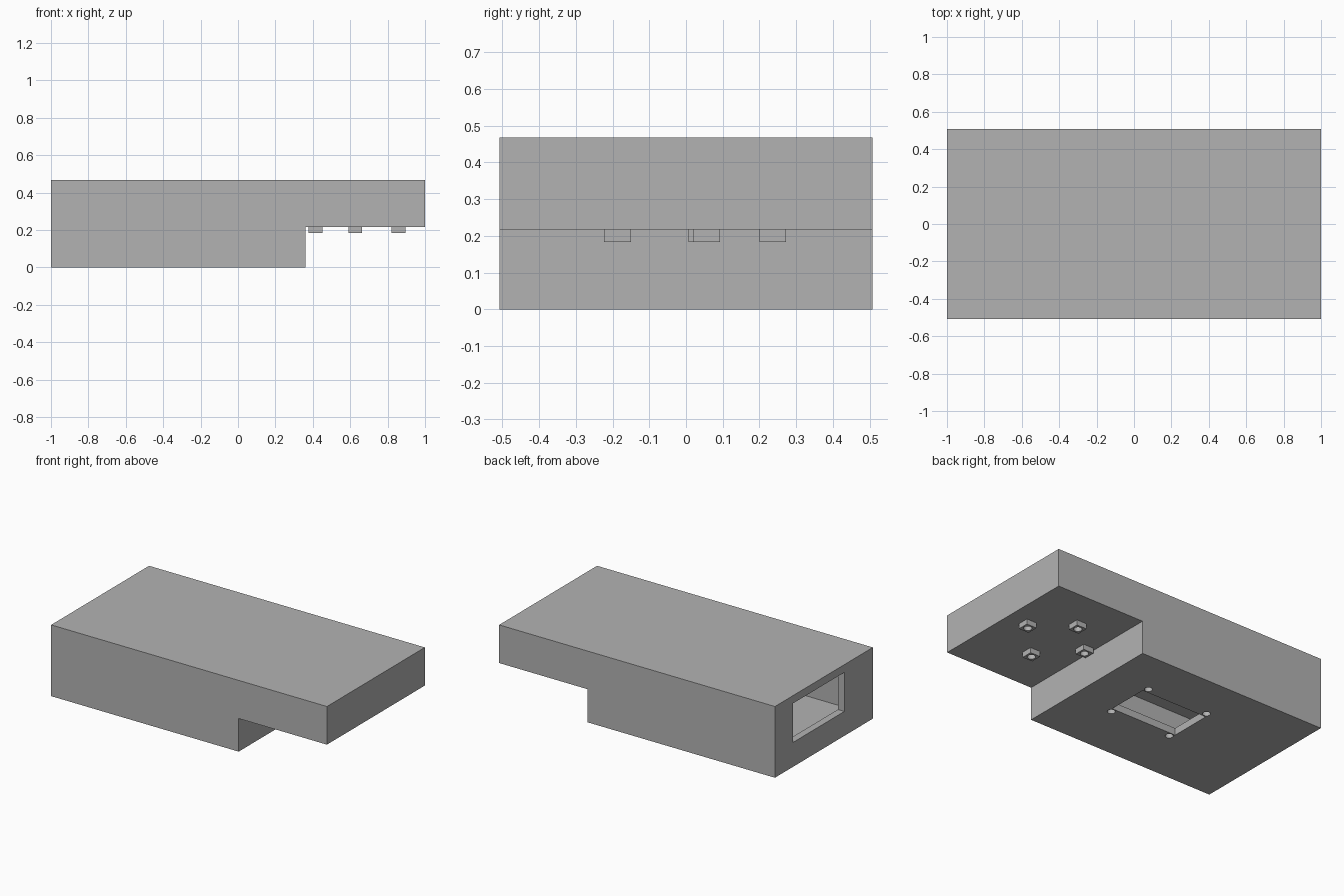
import bpy, bmesh

if "Cube" in bpy.data.objects:
    bpy.data.objects.remove(bpy.data.objects["Cube"], do_unlink=True)

WALL = 0.047
HALF_Y = 0.507
HEIGHT = 0.467
STEP_X, STEP_Z = 0.36, 0.217

grey = bpy.data.materials.new("plain grey")
grey.use_nodes = True
colour = (0.45, 0.45, 0.45, 1)
grey.diffuse_color = colour
grey.node_tree.nodes["Principled BSDF"].inputs["Base Color"].default_value = colour


def add_object(name, bm):
    bmesh.ops.recalc_face_normals(bm, faces=bm.faces)
    mesh = bpy.data.meshes.new(name)
    bm.to_mesh(mesh)
    bm.free()
    mesh.materials.append(grey)
    obj = bpy.data.objects.new(name, mesh)
    bpy.context.collection.objects.link(obj)
    return obj


def stepped_block(name, inset):
    """Side profile extruded across y, shrunk evenly by inset."""
    x0, x1, xs = -1 + inset, 1 - inset, STEP_X - inset
    z0, z1, zs = inset, HEIGHT - inset, STEP_Z + inset
    profile = [(x0, z0), (xs, z0), (xs, zs), (x1, zs), (x1, z1), (x0, z1)]
    depth = HALF_Y - inset
    bm = bmesh.new()
    face = bm.faces.new([bm.verts.new((x, -depth, z)) for x, z in profile])
    out = bmesh.ops.extrude_face_region(bm, geom=[face])
    moved = [v for v in out["geom"] if isinstance(v, bmesh.types.BMVert)]
    bmesh.ops.translate(bm, verts=moved, vec=(0, 2 * depth, 0))
    return add_object(name, bm)


def box(name, xs, ys, zs):
    bm = bmesh.new()
    bmesh.ops.create_cube(bm, size=1)
    for v in bm.verts:
        for i, (low, high) in enumerate((xs, ys, zs)):
            v.co[i] = high if v.co[i] > 0 else low
    return add_object(name, bm)


def cylinder(name, x, y, z0, z1, radius):
    bm = bmesh.new()
    bmesh.ops.create_cone(bm, cap_ends=True, segments=24, radius1=radius,
                          radius2=radius, depth=z1 - z0)
    bmesh.ops.translate(bm, verts=bm.verts, vec=(x, y, (z0 + z1) / 2))
    return add_object(name, bm)


def cut(target, cutter):
    mod = target.modifiers.new("cut", "BOOLEAN")
    mod.operation = "DIFFERENCE"
    mod.solver = "EXACT"
    mod.object = cutter
    bpy.context.view_layer.objects.active = target
    bpy.ops.object.modifier_apply(modifier=mod.name)


def discard(cutter):
    bpy.data.objects.remove(cutter, do_unlink=True)


# Hollow stepped case
case = stepped_block("case", 0)
openings = [
    stepped_block("cavity_cutter", WALL),
    # Window in the end wall
    box("end_window_cutter", (-1.1, -0.9), (-0.212, 0.32), (0.16, 0.416)),
    # Slot in the floor
    box("floor_slot_cutter", (-0.40, 0.08), (-0.103, 0.175), (-0.1, 0.1)),
]
# Screw holes around the floor slot
for x in (-0.38, 0.062):
    for y in (-0.133, 0.205):
        openings.append(cylinder("screw_hole_cutter", x, y, -0.1, 0.1, 0.024))
for cutter in openings:
    cut(case, cutter)
    discard(cutter)

# Square bosses under the raised end, each bored through into the case
BOSS = 0.0365
for i, (x, y) in enumerate([(0.414, 0.043), (0.858, 0.056),
                            (0.627, -0.186), (0.627, 0.236)]):
    boss = box(f"mounting_boss_{i + 1}", (x - BOSS, x + BOSS),
               (y - BOSS, y + BOSS), (0.183, STEP_Z))
    bore = cylinder("bore_cutter", x, y, 0.1, 0.3, 0.025)
    cut(case, bore)
    cut(boss, bore)
    discard(bore)
